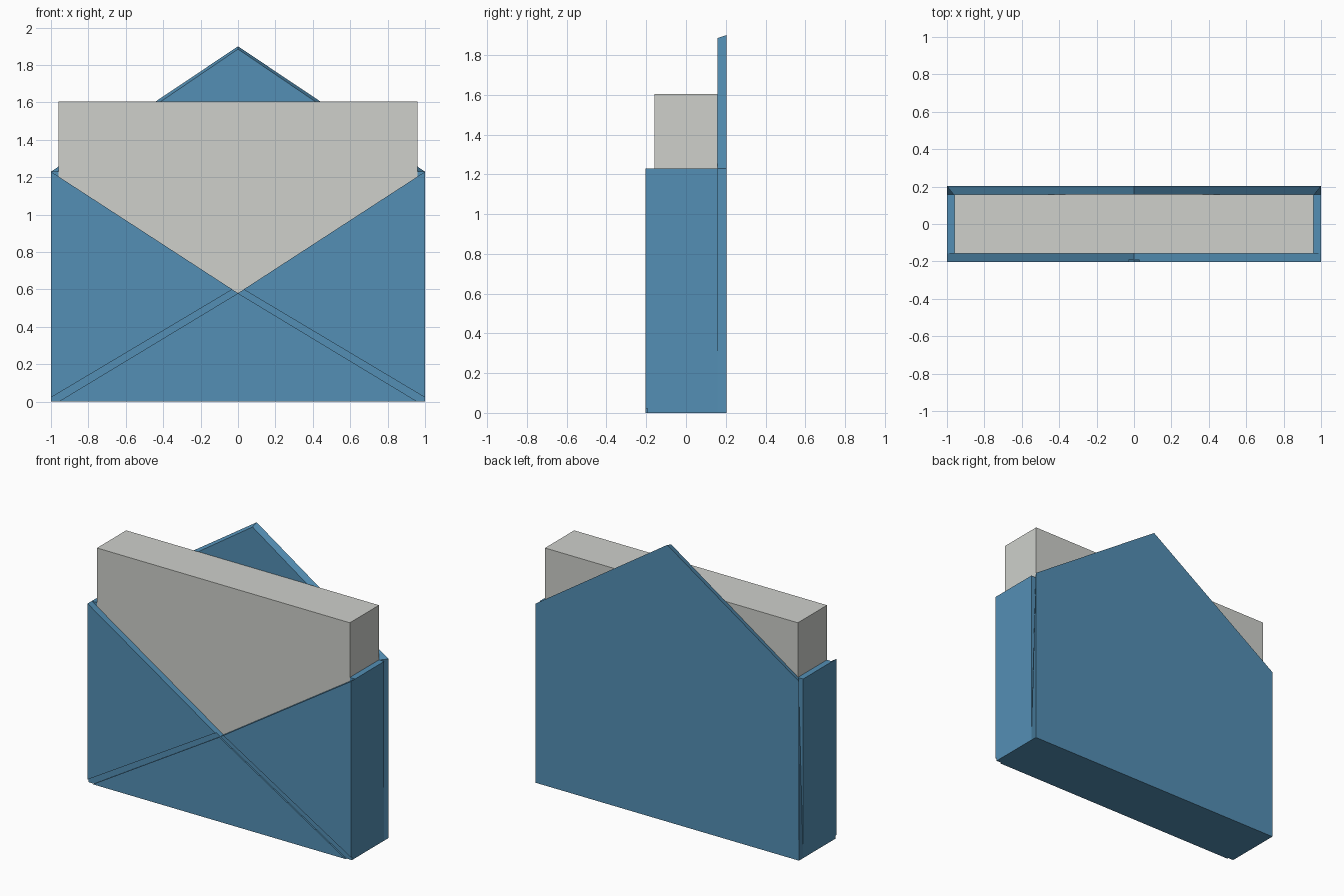
import bpy
import bmesh

if "Cube" in bpy.data.objects:
    bpy.data.objects.remove(bpy.data.objects["Cube"])


def material(name, rgb):
    m = bpy.data.materials.new(name)
    m.diffuse_color = (*rgb, 1)
    m.use_nodes = True
    m.node_tree.nodes["Principled BSDF"].inputs["Base Color"].default_value = m.diffuse_color
    return m


BLUE = material("envelope blue", (0.088, 0.275, 0.46))
GREY = material("paper grey", (0.62, 0.63, 0.60))


def prism(name, outline, y0, y1, mat, front=None):
    """Extrude an xz outline from y0 (front) to y1 (back); front may taper."""
    bm = bmesh.new()
    a = [bm.verts.new((x, y0, z)) for x, z in (front or outline)]
    b = [bm.verts.new((x, y1, z)) for x, z in outline]
    bm.faces.new(a)
    bm.faces.new(b[::-1])
    for i in range(len(a)):
        j = (i + 1) % len(a)
        bm.faces.new((a[i], b[i], b[j], a[j]))
    bmesh.ops.recalc_face_normals(bm, faces=bm.faces)
    mesh = bpy.data.meshes.new(name)
    bm.to_mesh(mesh)
    bm.free()
    mesh.materials.append(mat)
    ob = bpy.data.objects.new(name, mesh)
    bpy.context.collection.objects.link(ob)
    return ob


def rect(x0, x1, z0, z1):
    return [(x0, z0), (x1, z0), (x1, z1), (x0, z1)]


D = 0.203           # half depth
T = 0.045           # wall thickness
I = D - T           # inner half depth
G = 0.01            # seam depth on the front
H = 1.23            # wall height

# Back wall with the open pointed flap, its slopes chamfered to the front
prism("back_panel_and_flap",
      [(-1, 0), (1, 0), (1, H), (0, 1.9), (-1, H)], I, D, BLUE,
      front=[(-1, 0), (1, 0), (1, H), (0.92, H), (0, 1.9), (-0.92, H), (-1, H)][0:2]
      + [(0.965, H), (0, 1.885), (-0.965, H)])

# Front wall with V opening; shows at the bottom of the seams
prism("front_panel", [(-1, 0), (1, 0), (1, H), (0, 0.58), (-1, H)],
      -D + G, -I, BLUE)

# Folded front flaps, with narrow seams between them
prism("bottom_flap", [(-0.96, 0), (0.96, 0), (0, 0.58)], -D, -D + G, BLUE)
for side, s in (("left", -1), ("right", 1)):
    prism(side + "_flap", [(s, 0.022), (s, H), (s * 0.03, 0.6)],
          -D, -D + G, BLUE)
    prism(side + "_wall", rect(min(s, s * 0.96), max(s, s * 0.96), 0, H),
          -I, I, BLUE)

# Floor and the thick sheet of paper
prism("floor", rect(-0.96, 0.96, 0, T), -I, I, BLUE)
prism("paper", rect(-0.96, 0.96, T, 1.605), -I, I, GREY)
